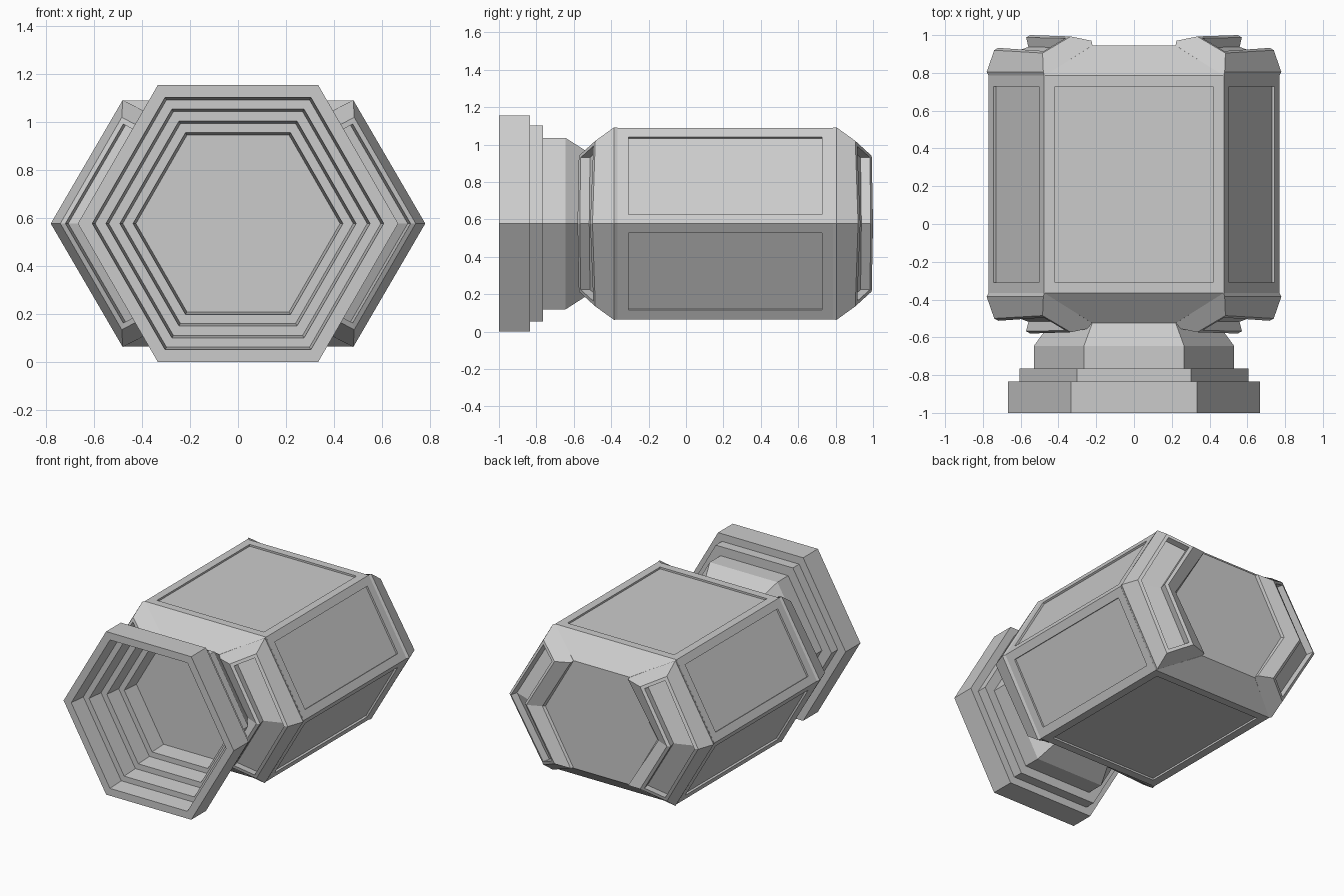
import bpy, bmesh, math
from mathutils import Vector

if "Cube" in bpy.data.objects:
    bpy.data.objects.remove(bpy.data.objects["Cube"])

ZC = 0.5775      # height of the long axis
YM = 0.21        # middle of the body along y

grey = bpy.data.materials.new("plain grey")
grey.diffuse_color = (0.6, 0.6, 0.6, 1)
grey.use_nodes = True
grey.node_tree.nodes["Principled BSDF"].inputs["Base Color"].default_value = grey.diffuse_color


def finish(bm, name):
    bmesh.ops.recalc_face_normals(bm, faces=bm.faces)
    me = bpy.data.meshes.new(name)
    bm.to_mesh(me)
    bm.free()
    me.materials.append(grey)
    ob = bpy.data.objects.new(name, me)
    bpy.context.collection.objects.link(ob)
    return ob


def hex_ring(bm, y, r, stretch=0.0):
    """Six corners around the y axis, widened sideways by stretch."""
    ring = []
    for i in range(6):
        a = math.radians(60 * i)
        x = r * math.cos(a)
        ring.append(bm.verts.new((x + math.copysign(stretch, x), y, ZC + r * math.sin(a))))
    return ring


def bridge(bm, a, b, closed=True):
    n = len(a)
    return [bm.faces.new((a[i], a[(i + 1) % n], b[(i + 1) % n], b[i]))
            for i in range(n if closed else n - 1)]


# Body: stretched hexagonal barrel with tapered ends and recessed panels
bm = bmesh.new()
rings = [hex_ring(bm, -0.525, 0.44), hex_ring(bm, -0.365, 0.591, 0.18),
         hex_ring(bm, 0.785, 0.591, 0.18), hex_ring(bm, 0.945, 0.44)]
bands = [bridge(bm, p, q) for p, q in zip(rings, rings[1:])]
bm.faces.new(rings[0])
bm.faces.new(rings[-1])
bmesh.ops.recalc_face_normals(bm, faces=bm.faces)
panels = bands[1]
bmesh.ops.inset_individual(bm, faces=panels, thickness=0.08)
for f in panels:
    n = f.normal.copy()
    new = bmesh.ops.extrude_face_region(bm, geom=[f])["geom"]
    bmesh.ops.translate(bm, vec=-0.013 * n, verts=[v for v in new if isinstance(v, bmesh.types.BMVert)])
    if f.is_valid:
        bm.faces.remove(f)
finish(bm, "body")


# Corner guard: V-shaped raised bracket with a slot, one per side and end
END = [(0.475, 0.785, 1.09), (0.48, 0.805, 1.092), (0.484, 0.905, 1.02),
       (0.335, 0.993, 0.94), (0.225, 0.97, 0.952), (0.22, 0.945, 0.957)]
MID = [(0.77, 0.785), (0.78, 0.805), (0.74, 0.92), (0.55, 1.0), (0.455, 0.958), (0.44, 0.945)]


def corner_guard(name, sx, sy):
    bm = bmesh.new()

    def place(x, y, z):
        return bm.verts.new((sx * x, YM + sy * (y - YM), z))
    top = [place(*p) for p in END]
    mid = [place(x, y, ZC) for x, y in MID]
    low = [place(x, y, 2 * ZC - z) for x, y, z in END]
    upper, lower = bridge(bm, top, mid), bridge(bm, mid, low)
    bm.faces.new(top)
    bm.faces.new(low)
    bmesh.ops.recalc_face_normals(bm, faces=bm.faces)
    slot = [upper[2], lower[2]]
    bmesh.ops.inset_region(bm, faces=slot, thickness=0.022, use_even_offset=True)
    new = bmesh.ops.extrude_face_region(bm, geom=slot)["geom"]
    bmesh.ops.translate(bm, vec=Vector((-0.012 * sx, -0.05 * sy, 0)),
                        verts=[v for v in new if isinstance(v, bmesh.types.BMVert)])
    for f in slot:
        if f.is_valid:
            bm.faces.remove(f)
    finish(bm, name)


for sx, side in ((1, "right"), (-1, "left")):
    for sy, end in ((1, "back"), (-1, "front")):
        corner_guard(f"{end}_{side}_corner_guard", sx, sy)

# Nozzle: stepped hexagonal funnel, outside profile then inside steps (y, radius)
profile = [(-0.523, 0.44), (-0.645, 0.53), (-0.765, 0.53), (-0.765, 0.605),
           (-0.835, 0.605), (-0.835, 0.667), (-1.0, 0.667),
           (-1.0, 0.607), (-0.882, 0.595), (-0.882, 0.55), (-0.765, 0.538),
           (-0.765, 0.492), (-0.65, 0.48), (-0.65, 0.437), (-0.53, 0.425)]
bm = bmesh.new()
rings = [hex_ring(bm, y, r) for y, r in profile]
for p, q in zip(rings, rings[1:]):
    bridge(bm, p, q)
bm.faces.new(rings[0])
bm.faces.new(rings[-1])
finish(bm, "nozzle")
